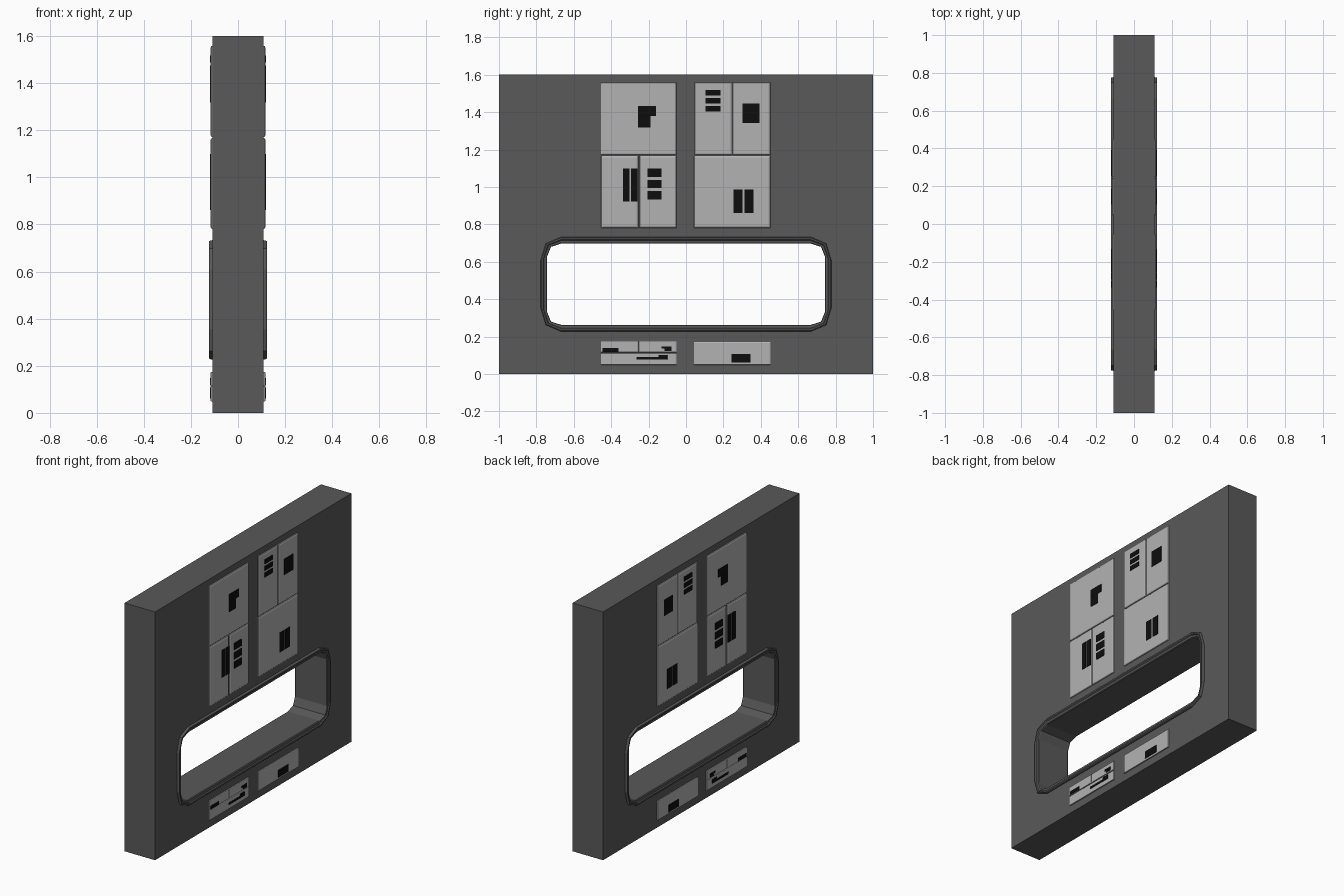
import bpy, bmesh

if "Cube" in bpy.data.objects:
    bpy.data.objects.remove(bpy.data.objects["Cube"])

HALF = 0.1085   # half thickness of the wall


def material(name, v):
    m = bpy.data.materials.new(name)
    m.diffuse_color = (v, v, v, 1)
    m.use_nodes = True
    m.node_tree.nodes["Principled BSDF"].inputs["Base Color"].default_value = m.diffuse_color
    return m


DARK = material("dark_grey", 0.1)
LIGHT = material("light_grey", 0.45)
BLACK = material("black", 0.004)


def finish(name, bm, mat):
    bmesh.ops.recalc_face_normals(bm, faces=bm.faces[:])
    me = bpy.data.meshes.new(name)
    bm.to_mesh(me)
    bm.free()
    me.materials.append(mat)
    ob = bpy.data.objects.new(name, me)
    bpy.context.collection.objects.link(ob)
    return ob


# Window outlines: the three points of the top right corner, mirrored around
CZ = 0.48
OUTER = [(0.778, 0.125), (0.75, 0.218), (0.665, 0.254)]
INNER = [(0.742, 0.150), (0.722, 0.200), (0.668, 0.217)]


def outline(t):
    q = [(a[0] + (b[0] - a[0]) * t, a[1] + (b[1] - a[1]) * t)
         for a, b in zip(OUTER, INNER)]
    half = q + [(-y, z) for y, z in reversed(q)]
    return [(y, CZ + z) for y, z in half + [(-y, -z) for y, z in half]]


# Wall slab with the window hole
bm = bmesh.new()
edges = []
for loop in ([(-1, 0), (1, 0), (1, 1.6), (-1, 1.6)], outline(0.5)):
    vs = [bm.verts.new((-HALF, y, z)) for y, z in loop]
    edges += [bm.edges.new((vs[i - 1], vs[i])) for i in range(len(vs))]
bmesh.ops.triangle_fill(bm, edges=edges, use_beauty=True)
ext = bmesh.ops.extrude_face_region(bm, geom=bm.faces[:], use_keep_orig=True)
bmesh.ops.translate(bm, vec=(2 * HALF, 0, 0),
                    verts=[v for v in ext["geom"] if isinstance(v, bmesh.types.BMVert)])
finish("wall", bm, DARK)

# Window frame: closed cross-section lofted around the opening
side = [(0.0, 0.105), (0.06, 0.119), (0.15, 0.1225), (0.4, 0.1225),
        (0.55, 0.117), (0.9, 0.115), (1.0, 0.110)]
section = side + [(t, -x) for t, x in reversed(side)]
bm = bmesh.new()
rings = [[bm.verts.new((x, y, z)) for y, z in outline(t)] for t, x in section]
for r in range(len(rings)):
    a, b = rings[r - 1], rings[r]
    for i in range(len(a)):
        bm.faces.new((a[i - 1], a[i], b[i], b[i - 1]))
finish("window_frame", bm, DARK)


def plates(name, rects, x0, x1, inset, mat):
    """Raised rectangles (y0, y1, z0, z1) with sloped edges on both wall sides."""
    bm = bmesh.new()
    for y0, y1, z0, z1 in rects:
        for s in (1, -1):
            rows = []
            for x, d in ((x0, 0), (x1 - inset * 0.3, inset * 0.3), (x1, inset)):
                rows.append([bm.verts.new((s * x, y, z)) for y, z in (
                    (y0 + d, z0 + d), (y1 - d, z0 + d), (y1 - d, z1 - d), (y0 + d, z1 - d))])
            bm.faces.new(rows[0])
            bm.faces.new(rows[-1])
            for a, b in zip(rows, rows[1:]):
                for i in range(4):
                    bm.faces.new((a[i - 1], a[i], b[i], b[i - 1]))
    return finish(name, bm, mat)


# Light panels above and below the window
plates("upper_panels", [
    (-0.457, -0.05, 1.17, 1.56), (-0.455, -0.254, 0.78, 1.168), (-0.25, -0.05, 0.78, 1.168),
    (0.045, 0.245, 1.17, 1.56), (0.248, 0.452, 1.17, 1.56), (0.042, 0.452, 0.78, 1.168),
], 0.105, 0.1165, 0.01, LIGHT)
plates("lower_panels", [
    (-0.456, -0.256, 0.115, 0.175), (-0.254, -0.05, 0.115, 0.175),
    (-0.456, -0.05, 0.048, 0.112), (0.042, 0.452, 0.048, 0.172),
], 0.105, 0.1165, 0.005, LIGHT)

# Black inserts: stacked vents, twin slots, squares and stepped blocks
inserts = [
    (-0.257, -0.16, 1.38, 1.432), (-0.257, -0.19, 1.317, 1.38),
    (0.302, 0.393, 1.343, 1.446), (0.243, 0.345, 0.06, 0.108),
    (-0.447, -0.361, 0.118, 0.14), (-0.131, -0.078, 0.136, 0.148),
    (-0.115, -0.078, 0.123, 0.136), (-0.265, -0.1, 0.076, 0.09),
    (-0.147, -0.1, 0.09, 0.103),
]
for y0, w, z0, h, step in ((0.104, 0.081, 1.403, 0.03, 0.0425),
                           (-0.206, 0.075, 0.933, 0.045, 0.06)):
    inserts += [(y0, y0 + w, z0 + i * step, z0 + i * step + h) for i in range(3)]
for y0, w, step, z0, z1 in ((-0.337, 0.035, 0.043, 0.923, 1.1),
                            (0.254, 0.048, 0.058, 0.861, 0.988)):
    inserts += [(y0 + i * step, y0 + i * step + w, z0, z1) for i in range(2)]
plates("black_inserts", inserts, 0.11, 0.1195, 0.001, BLACK)
